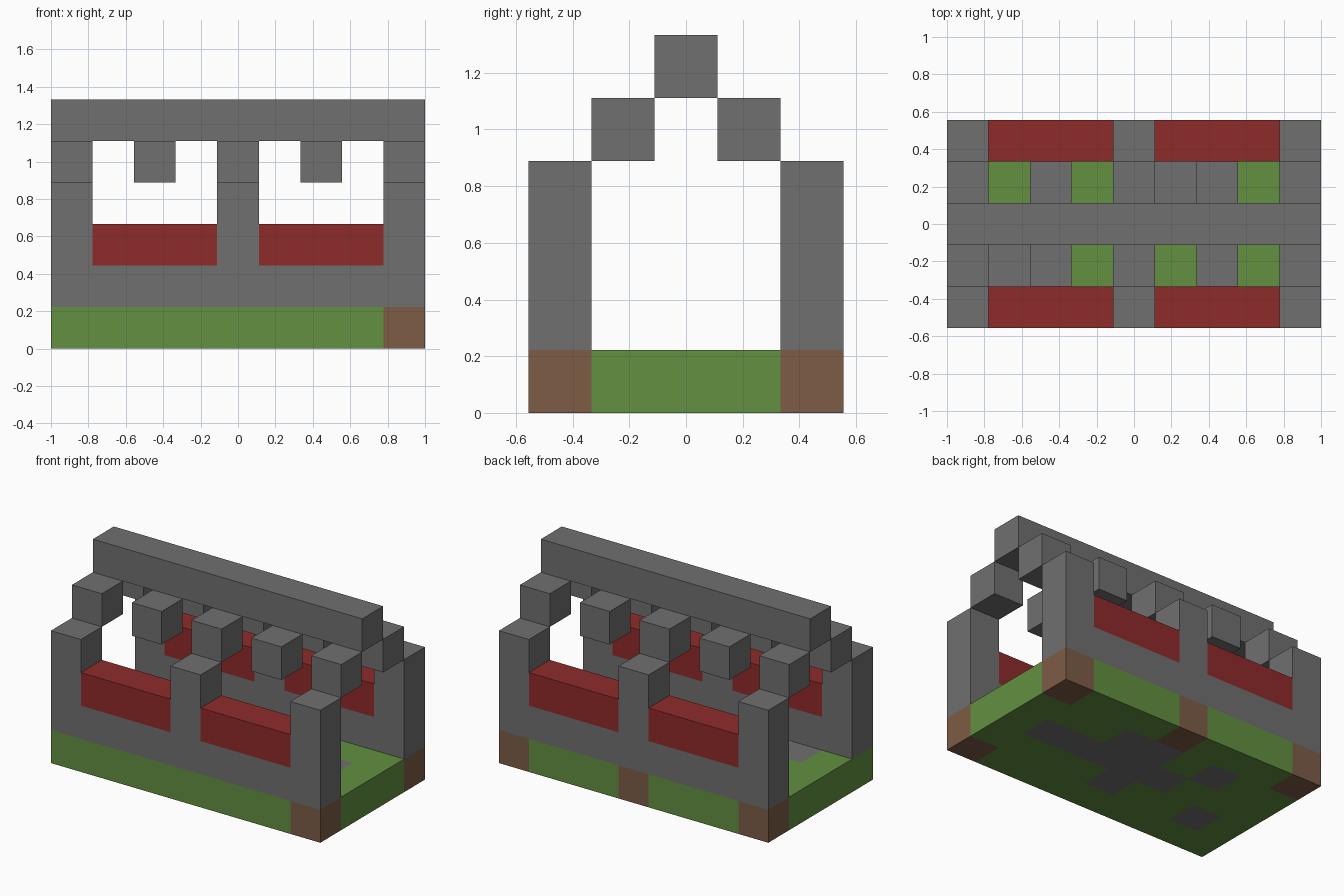
import bpy
import bmesh
from mathutils import Matrix, Vector

cube = bpy.data.objects.get("Cube")
if cube:
    bpy.data.objects.remove(cube, do_unlink=True)

U = 2 / 9            # edge of one block
NX, NY = 9, 5        # footprint in blocks


def material(name, rgb):
    m = bpy.data.materials.new(name)
    m.use_nodes = True
    m.diffuse_color = (*rgb, 1)
    m.node_tree.nodes["Principled BSDF"].inputs["Base Color"].default_value = (*rgb, 1)
    return m


stone = material("stone grey", (0.162, 0.162, 0.162))
grass = material("grass green", (0.122, 0.279, 0.051))
wood = material("wood brown", (0.205, 0.107, 0.061))
red = material("red panel", (0.275, 0.024, 0.024))


def finish(name, bm, *mats):
    bmesh.ops.recalc_face_normals(bm, faces=bm.faces)
    mesh = bpy.data.meshes.new(name)
    bm.to_mesh(mesh)
    bm.free()
    for m in mats:
        mesh.materials.append(m)
    obj = bpy.data.objects.new(name, mesh)
    bpy.context.collection.objects.link(obj)
    return obj


def block(name, cell, size, mat):
    """Box given by its lowest block cell and its size in blocks."""
    low = Vector((cell[0] - NX / 2, cell[1] - NY / 2, cell[2])) * U
    dims = Vector(size) * U
    bm = bmesh.new()
    bmesh.ops.create_cube(bm, size=1, matrix=Matrix.Translation(low + dims / 2) @ Matrix.Diagonal((*dims, 1)))
    return finish(name, bm, mat)


# Ground slab: grass with stone paving and wooden footings, coloured per cell
PAVING = {(7, 2), (6, 2), (5, 2), (4, 2), (3, 2), (5, 3), (4, 3), (4, 1), (2, 3), (1, 1)}
FOOTINGS = {(0, 4), (4, 4), (8, 4), (8, 0)}
bm = bmesh.new()
bmesh.ops.create_grid(bm, x_segments=NX, y_segments=NY, size=1,
                      matrix=Matrix.Diagonal((NX * U / 2, NY * U / 2, 1, 1)))
top = bmesh.ops.extrude_face_region(bm, geom=bm.faces[:], use_keep_orig=True)
bmesh.ops.translate(bm, vec=(0, 0, U), verts=[v for v in top["geom"] if isinstance(v, bmesh.types.BMVert)])
bmesh.ops.recalc_face_normals(bm, faces=bm.faces)
for f in bm.faces:
    p = (f.calc_center_median() - f.normal * U / 2) / U
    cell = (int(p.x + NX / 2), int(p.y + NY / 2))
    f.material_index = 1 if cell in PAVING else 2 if cell in FOOTINGS else 0
finish("ground_slab", bm, grass, stone, wood)

# Long walls, posts, red panels and stepped roof blocks on both sides
for side, wall_y, roof_y in (("front", 0, 1), ("back", 4, 3)):
    block(f"{side}_wall", (0, wall_y, 1), (NX, 1, 1), stone)
    for x in (0, 4, 8):
        block(f"{side}_post", (x, wall_y, 2), (1, 1, 2), stone)
    for x in (1, 5):
        block(f"{side}_red_panel", (x, wall_y, 2), (3, 1, 1), red)
    for x in range(0, NX, 2):
        block(f"{side}_roof_block", (x, roof_y, 4), (1, 1, 1), stone)

# Roof ridge
block("roof_ridge", (0, 2, 5), (NX, 1, 1), stone)
